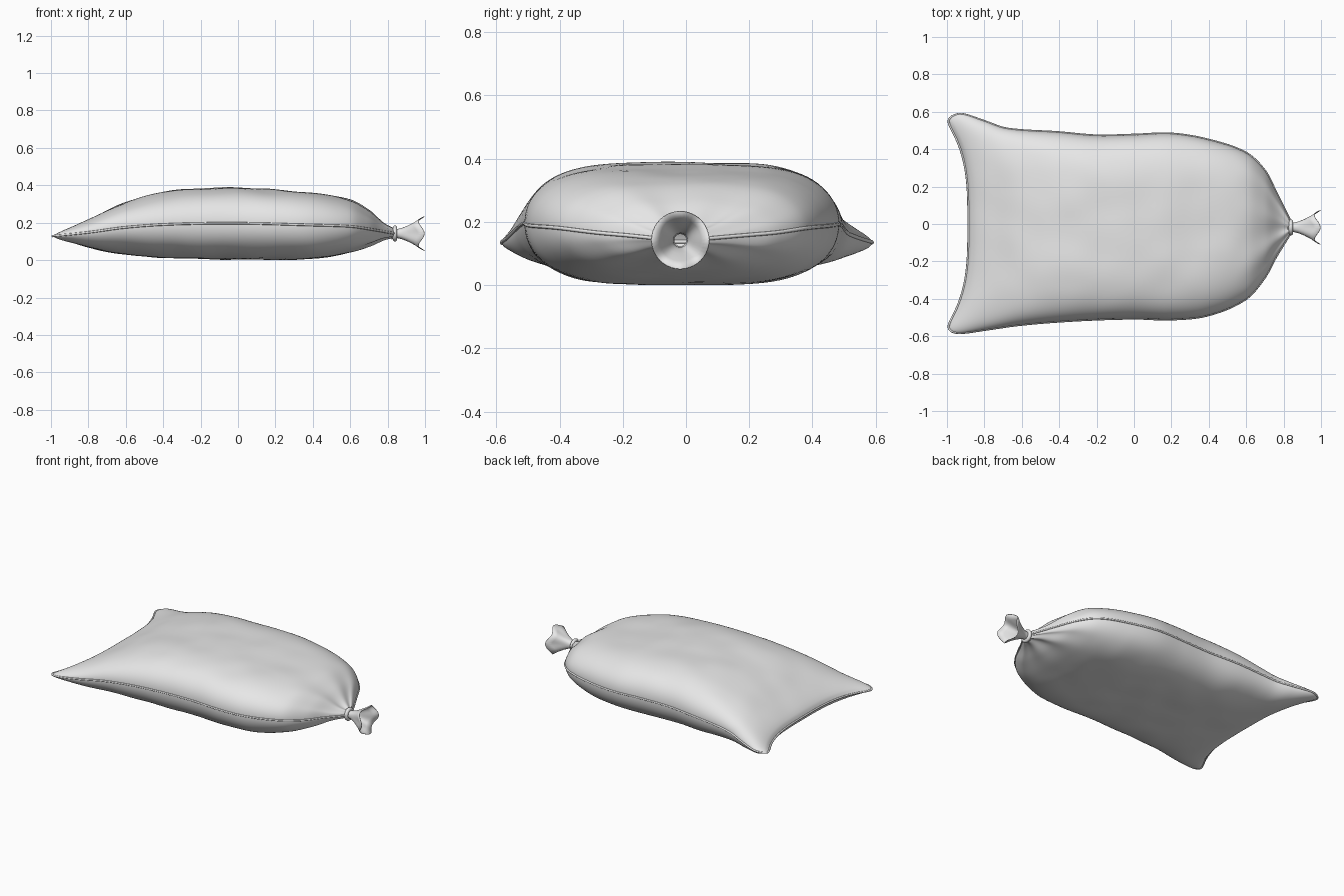
import bpy
import bmesh
import math
from mathutils import Vector, noise

cube = bpy.data.objects.get("Cube")
if cube:
    bpy.data.objects.remove(cube, do_unlink=True)

# One plain cloth colour for the whole sack
cloth = bpy.data.materials.new("grey cloth")
cloth.use_nodes = True
cloth.diffuse_color = (0.8, 0.8, 0.8, 1)
cloth.node_tree.nodes["Principled BSDF"].inputs["Base Color"].default_value = cloth.diffuse_color

LEFT_END, NECK_X, NECK_Y, NECK_Z = -0.885, 0.835, -0.018, 0.142
STATIONS, AROUND = 100, 112

# Outline and height profiles along the length
BACK_EDGE = [(-1, .55), (-.97, .577), (-.92, .588), (-.8, .55), (-.68, .51), (-.4, .49), (-.2, .473),
             (0, .477), (.2, .483), (.4, .45), (.6, .38), (.7, .285), (.76, .17), (.84, .01)]
FRONT_EDGE = [(-1, -.55), (-.97, -.576), (-.92, -.582), (-.8, -.566), (-.6, -.538), (-.3, -.515),
              (0, -.505), (.2, -.51), (.4, -.487), (.6, -.4), (.7, -.285), (.76, -.175), (.84, -.045)]
TOP = [(-.885, .137), (-.87, .165), (-.83, .197), (-.75, .24), (-.6, .31), (-.4, .363), (-.15, .387),
       (.1, .382), (.4, .358), (.6, .322), (.7, .265), (.78, .195), (.84, .165)]
BOTTOM = [(-.885, .137), (-.87, .107), (-.83, .083), (-.75, .055), (-.6, .03), (-.4, .013), (0, .004),
          (.3, .003), (.45, .012), (.6, .04), (.7, .075), (.78, .11), (.84, .122)]
SEAM = [(-1, .128), (-.8, .148), (-.6, .175), (-.35, .192), (0, .197), (.4, .187), (.6, .18),
        (.7, .166), (.84, .142)]


def curve_at(table, x):
    """Smooth interpolation through a table of (position, value) pairs."""
    x = min(max(x, table[0][0]), table[-1][0])
    i = next(k for k in range(len(table) - 1) if x <= table[k + 1][0])

    def slope(k):
        a, b = table[max(k - 1, 0)], table[min(k + 1, len(table) - 1)]
        return (b[1] - a[1]) / (b[0] - a[0])

    (xa, ya), (xb, yb) = table[i], table[i + 1]
    h = xb - xa
    t = (x - xa) / h
    ease = t * t * (3 - 2 * t)
    return (ya + (yb - ya) * ease + h * slope(i) * t * (1 - t) ** 2
            - h * slope(i + 1) * t * t * (1 - t))


def bag_point(u, angle):
    """Point on the sack: u runs from closed end to neck, angle goes round the section."""
    station = LEFT_END + (NECK_X - LEFT_END) * (1 - math.cos(math.pi * u)) / 2
    v = math.cos(angle)
    side = abs(v)
    # The closed end bows out into two rounded corners
    fade = max(0, 1 - (station - LEFT_END)) ** 3
    x = station - fade * (0.13 * side ** 3.2 - 0.03 * side ** 30)
    edge_x = station - 0.1 * fade
    front, back = curve_at(FRONT_EDGE, edge_x), curve_at(BACK_EDGE, edge_x)
    y = (front + back) / 2 + v * (back - front) / 2
    # Pillow section, turning round towards the gathered neck
    gather = min(max((station - 0.4) / 0.4, 0), 1)
    power = 4 - 1.7 * gather
    bulge = max(0, 1 - side ** power) ** 0.47
    seam = curve_at(SEAM, x)
    limit = curve_at(TOP if math.sin(angle) > 0 else BOTTOM, station)
    centre = curve_at(SEAM, station)
    z = seam + (limit - centre) * bulge
    # Soft dents and pleats fanning out from the neck
    z += 0.006 * bulge * math.sin(math.pi * u) * noise.noise(Vector((x * 6, y * 6, z * 4)))
    pleat = max(0, 1 - abs(station - 0.74) / 0.2)
    z += 0.006 * pleat * bulge * math.cos(9 * angle)
    return Vector((x, y, max(z, 0)))


def finish(obj, angle=60):
    obj.data.materials.clear()
    obj.data.materials.append(cloth)
    bpy.ops.object.select_all(action="DESELECT")
    obj.select_set(True)
    bpy.context.view_layer.objects.active = obj
    bpy.ops.object.shade_smooth_by_angle(angle=math.radians(angle))


def tube(name, rings):
    """Join rings of points into a closed-round tube."""
    bm = bmesh.new()
    loops = [[bm.verts.new(p) for p in ring] for ring in rings]
    count = len(loops[0])
    for a, b in zip(loops, loops[1:]):
        for k in range(count):
            n = (k + 1) % count
            bm.faces.new((a[k], b[k], b[n], a[n]))
    bmesh.ops.remove_doubles(bm, verts=bm.verts, dist=0.0002)
    bmesh.ops.recalc_face_normals(bm, faces=bm.faces)
    mesh = bpy.data.meshes.new(name)
    bm.to_mesh(mesh)
    bm.free()
    obj = bpy.data.objects.new(name, mesh)
    bpy.context.collection.objects.link(obj)
    return obj


# Stuffed body
finish(tube("sack_body", [[bag_point(i / STATIONS, math.tau * k / AROUND) for k in range(AROUND)]
                          for i in range(STATIONS + 1)]))

# Stitched seam running round both sides and the closed end
path = [bag_point(1 - i / STATIONS, 0) for i in range(2, STATIONS)]
path += [bag_point(0, math.pi * k / 60) for k in range(61)]
path += [bag_point(i / STATIONS, math.pi) for i in range(1, STATIONS - 1)]
seam_curve = bpy.data.curves.new("seam", "CURVE")
seam_curve.dimensions = "3D"
seam_curve.bevel_depth = 0.006
seam_curve.bevel_resolution = 2
spline = seam_curve.splines.new("POLY")
spline.points.add(len(path) - 1)
for point, place in zip(spline.points, path):
    point.co = (*place, 1)
seam_obj = bpy.data.objects.new("seam", seam_curve)
bpy.context.collection.objects.link(seam_obj)
bpy.ops.object.select_all(action="DESELECT")
seam_obj.select_set(True)
bpy.context.view_layer.objects.active = seam_obj
bpy.ops.object.convert(target="MESH")
finish(bpy.context.view_layer.objects.active)

# Cord tied round the neck
bpy.ops.mesh.primitive_torus_add(major_radius=0.031, minor_radius=0.012, major_segments=32,
                                 minor_segments=12, location=(0.839, NECK_Y, NECK_Z),
                                 rotation=(0, math.pi / 2, 0))
tie = bpy.context.object
tie.name = "neck_tie"
finish(tie)

# Flared open mouth with a wavy rim
MOUTH = [(.82, .028), (.855, .022), (.88, .029), (.91, .043), (.95, .066), (.982, .09)]
rings = []
for x, radius in MOUTH:
    wave = 0.016 * max(0, (x - 0.86) / 0.122)
    rings.append([(x + wave * math.cos(4 * a), NECK_Y + radius * math.cos(a),
                   NECK_Z + radius * math.sin(a))
                  for a in (math.tau * k / 40 for k in range(40))])
mouth = tube("flared_mouth", rings)
finish(mouth)
sheet = mouth.modifiers.new("cloth_thickness", "SOLIDIFY")
sheet.thickness = 0.003
